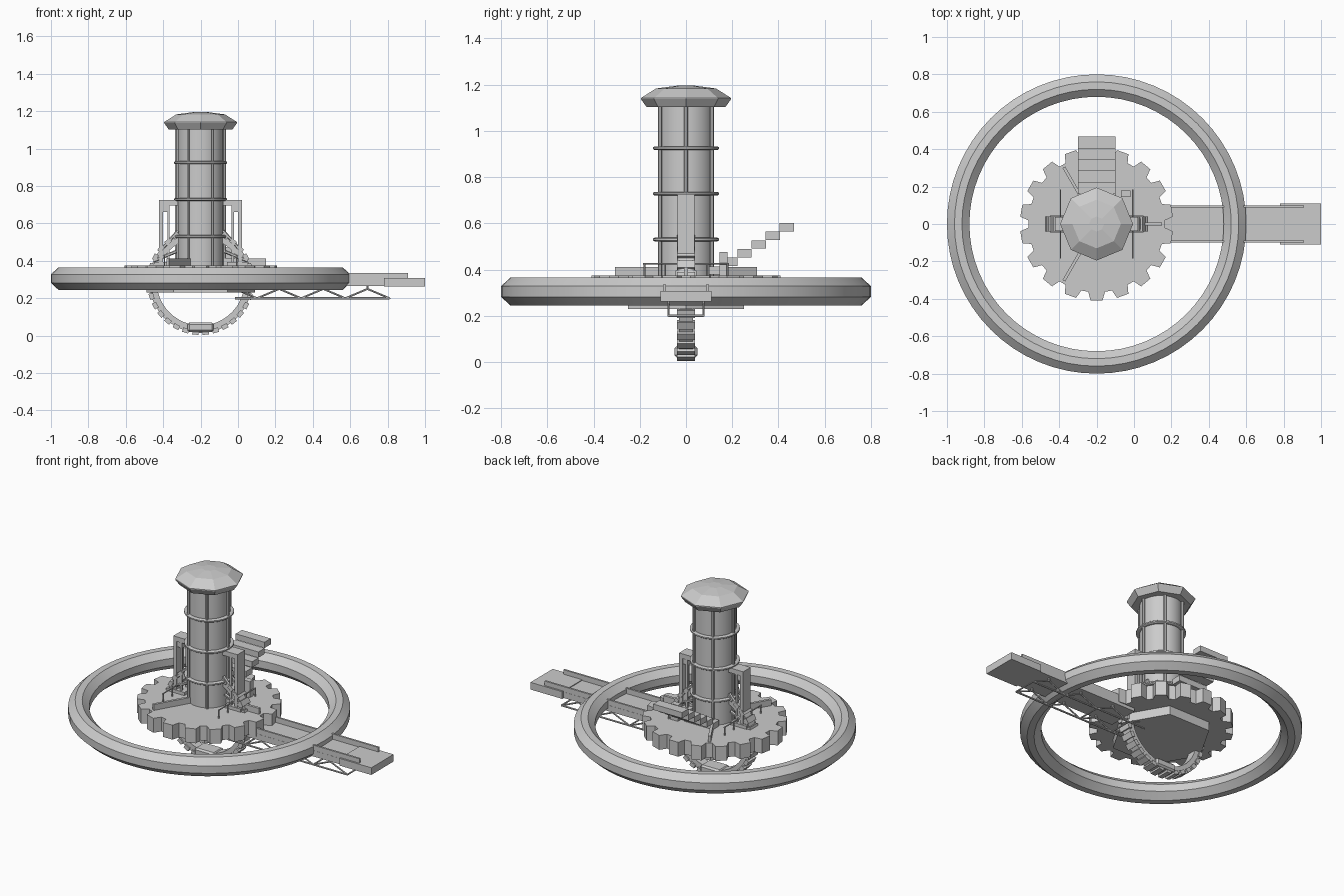
import bpy, bmesh, math
from math import sin, cos, pi, radians
from mathutils import Vector, Matrix

if "Cube" in bpy.data.objects:
    bpy.data.objects.remove(bpy.data.objects["Cube"])

CX = -0.2  # tower axis


def finish(name, bm, smooth=False):
    bmesh.ops.recalc_face_normals(bm, faces=bm.faces)
    me = bpy.data.meshes.new(name)
    bm.to_mesh(me)
    bm.free()
    ob = bpy.data.objects.new(name, me)
    bpy.context.collection.objects.link(ob)
    if smooth:
        bpy.ops.object.select_all(action='DESELECT')
        ob.select_set(True)
        bpy.context.view_layer.objects.active = ob
        bpy.ops.object.shade_smooth_by_angle(angle=radians(30))
    return ob


def add_box(bm, x, y, z, mat=Matrix()):
    """Box from (min, max) ranges, optionally transformed."""
    c = Vector(((x[0] + x[1]) / 2, (y[0] + y[1]) / 2, (z[0] + z[1]) / 2))
    s = (x[1] - x[0], y[1] - y[0], z[1] - z[0])
    bmesh.ops.create_cube(bm, size=1, matrix=mat @ Matrix.Translation(c) @ Matrix.Diagonal((*s, 1)))


def add_rod(bm, a, b, r, n=6):
    a, b = Vector(a), Vector(b)
    d = b - a
    m = Matrix.Translation((a + b) / 2) @ d.to_track_quat('Z', 'Y').to_matrix().to_4x4()
    bmesh.ops.create_cone(bm, cap_ends=True, segments=n, radius1=r, radius2=r, depth=d.length, matrix=m)


def add_lathe(bm, profile, n, closed=True, mat=Matrix()):
    """Revolve (radius, z) points about z; open profiles are capped."""
    rings = [[bm.verts.new(mat @ Vector((r * cos(2 * pi * i / n), r * sin(2 * pi * i / n), z)))
              for i in range(n)] for r, z in profile]
    pairs = list(zip(rings, rings[1:]))
    if closed:
        pairs.append((rings[-1], rings[0]))
    else:
        bm.faces.new(rings[0])
        bm.faces.new(rings[-1])
    for p, q in pairs:
        for i in range(n):
            j = (i + 1) % n
            bm.faces.new((p[i], p[j], q[j], q[i]))


AXIS = Matrix.Translation((CX, 0, 0))

# Large horizontal ring with octagonal section
bm = bmesh.new()
add_lathe(bm, [(.80, .282), (.80, .328), (.76, .365), (.72, .365),
               (.68, .328), (.68, .282), (.72, .245), (.76, .245)], 64, mat=AXIS)
finish("outer_ring", bm, True)

# Toothed platform
bm = bmesh.new()
teeth, pts = 18, []
for k in range(teeth):
    for off, r in ((-7, .365), (-4.5, .41), (4.5, .41), (7, .365)):
        a = radians(-90 + k * 360 / teeth + off)
        pts.append((CX + r * cos(a), r * sin(a)))
base = bm.faces.new([bm.verts.new((x, y, .285)) for x, y in pts])
top = bmesh.ops.extrude_face_region(bm, geom=[base])
bmesh.ops.translate(bm, vec=(0, 0, .09), verts=[v for v in top['geom'] if isinstance(v, bmesh.types.BMVert)])
finish("gear_platform", bm)

# Hexagonal plate beneath the platform
bm = bmesh.new()
add_lathe(bm, [(.29, .23), (.29, .29)], 6, False, AXIS)
finish("under_plate", bm)

# Tower body and cap
bm = bmesh.new()
add_lathe(bm, [(.122, .36), (.122, 1.12)], 32, False, AXIS)
finish("tower", bm, True)
bm = bmesh.new()
add_lathe(bm, [(.17, 1.102), (.195, 1.137), (.195, 1.142), (.13, 1.183), (.04, 1.195)], 8, False, AXIS)
finish("tower_cap", bm)

# Tower cage: vertical bars and hoops
bm = bmesh.new()
for k in range(6):
    x, y = CX + .13 * cos(k * pi / 3), .13 * sin(k * pi / 3)
    add_rod(bm, (x, y, .37), (x, y, 1.11), .008)
finish("tower_bars", bm)
bm = bmesh.new()
for z in (.53, .728, .925):
    add_lathe(bm, [(.142, z - .004), (.142, z + .004), (.136, z + .008),
                   (.12, z + .008), (.12, z - .008), (.136, z - .008)], 32, mat=AXIS)
finish("tower_hoops", bm, True)

# Vertical wheel with cleats and bottom weight
WHEEL = Matrix.Translation((CX, 0, .29)) @ Matrix.Rotation(pi / 2, 4, 'X')
bm = bmesh.new()
add_lathe(bm, [(.275, -.03), (.275, .03), (.235, .03), (.235, -.03)], 48, mat=WHEEL)
finish("vertical_wheel", bm, True)
bm = bmesh.new()
for k in range(32):
    add_box(bm, (.262, .286), (-.017, .017), (-.039, .039),
            WHEEL @ Matrix.Rotation(2 * pi * (k + .5) / 32, 4, 'Z'))
finish("wheel_cleats", bm)
bm = bmesh.new()
add_box(bm, (CX - .07, CX + .07), (-.05, .05), (.02, .07))
bmesh.ops.bevel(bm, geom=bm.edges[:], offset=.01, segments=1, affect='EDGES')
finish("wheel_weight", bm)

# Side pylons, guard rails (mirrored about the tower axis)
for side, label in ((1, "right"), (-1, "left")):
    M = AXIS @ Matrix.Diagonal((side, 1, 1, 1))
    bm = bmesh.new()
    add_box(bm, (.20, .222), (-.037, .037), (.37, .725), M)
    add_box(bm, (.12, .222), (-.037, .037), (.695, .725), M)
    add_box(bm, (.165, .205), (-.03, .03), (.66, .70), M)
    for y in (-.028, .028):
        add_box(bm, (.165, .178), (y - .006, y + .006), (.37, .70), M)
        add_rod(bm, M @ Vector((.12, y, .56)), M @ Vector((.21, y, .46)), .009)
        add_rod(bm, M @ Vector((.13, y, .45)), M @ Vector((.25, y, .40)), .009)
    add_box(bm, (.14, .25), (-.045, .045), (.37, .395), M)
    finish(label + "_pylon", bm)
    bm = bmesh.new()
    add_rod(bm, M @ Vector((.193, -.185, .425)), M @ Vector((.193, .185, .425)), .004)
    for y in (-.18, -.09, .09, .18):
        add_rod(bm, M @ Vector((.193, y, .37)), M @ Vector((.193, y, .425)), .004)
    finish(label + "_guard_rail", bm)

# Radial fins on the platform
bm = bmesh.new()
for k in range(3):
    add_box(bm, (.12, .35), (-.008, .008), (.37, .412), AXIS @ Matrix.Rotation(k * 2 * pi / 3, 4, 'Z'))
finish("platform_fins", bm)

# Floating stairs at the back
bm = bmesh.new()
for k in range(6):
    y, z = .10 + .061 * k, .378 + .0375 * k
    add_box(bm, (CX - .1, CX + .1), (y, y + .062), (z, z + .036))
finish("stairs", bm)

# Small console
bm = bmesh.new()
add_box(bm, (-.07, -.02), (.145, .18), (.37, .475))
finish("console", bm)

# Bridge deck, landing and kerb rails
bm = bmesh.new()
add_box(bm, (.08, .95), (-.10, .10), (.265, .302))
finish("bridge_deck", bm)
bm = bmesh.new()
add_box(bm, (.78, 1.0), (-.11, .11), (.262, .307))
finish("bridge_landing", bm)
bm = bmesh.new()
for y in (-.093, .093):
    add_box(bm, (.17, .91), (y - .006, y + .006), (.295, .335))
finish("bridge_rails", bm)

# Truss below the bridge
bm = bmesh.new()
xs = [.81 - .118 * k for k in range(8)]
for y in (-.075, .075):
    add_rod(bm, (-.015, y, .2), (.81, y, .2), .006)
    for k in range(7):
        za, zb = (.2, .25) if k % 2 == 0 else (.25, .2)
        add_rod(bm, (xs[k], y, za), (xs[k + 1], y, zb), .005)
    for x in xs[1::2]:
        add_rod(bm, (x, y, .245), (x, y, .27), .006)
for x in xs[::2]:
    add_rod(bm, (x, -.075, .2), (x, .075, .2), .005)
finish("bridge_truss", bm)
